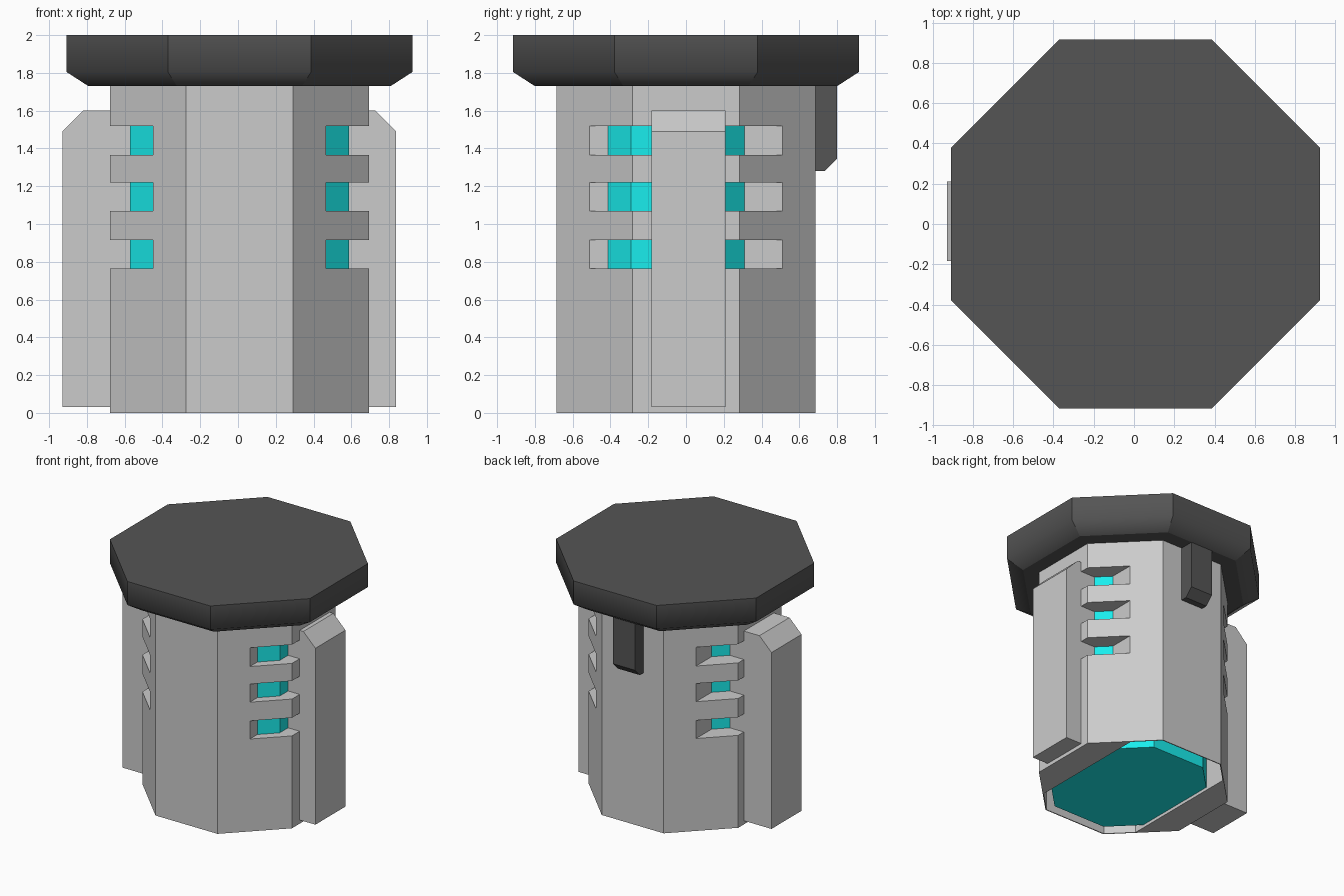
import bpy
import bmesh
import math

if "Cube" in bpy.data.objects:
    bpy.data.objects.remove(bpy.data.objects["Cube"])

CX = 0.008                    # shared axis of body and lid
T = math.tan(math.pi / 8)     # half side / apothem of an octagon


def material(name, rgb):
    m = bpy.data.materials.new(name)
    m.diffuse_color = (*rgb, 1)
    m.use_nodes = True
    m.node_tree.nodes["Principled BSDF"].inputs["Base Color"].default_value = m.diffuse_color
    return m


DARK = material("dark_grey", (0.09, 0.09, 0.09))
CYAN = material("cyan", (0.01, 0.85, 0.85))


def octagon(apothem, cx=CX, cy=0.0):
    r = apothem / math.cos(math.pi / 8)
    return [(cx + r * math.cos(math.pi / 8 + i * math.pi / 4),
             cy + r * math.sin(math.pi / 8 + i * math.pi / 4)) for i in range(8)]


def loft(name, rings, mat=None):
    """Closed solid through a list of 3D rings with equal point counts."""
    bm = bmesh.new()
    loops = [[bm.verts.new(p) for p in ring] for ring in rings]
    n = len(loops[0])
    for a, b in zip(loops, loops[1:]):
        for i in range(n):
            j = (i + 1) % n
            bm.faces.new((a[i], a[j], b[j], b[i]))
    bm.faces.new(loops[0][::-1])
    bm.faces.new(loops[-1])
    bmesh.ops.recalc_face_normals(bm, faces=bm.faces)
    mesh = bpy.data.meshes.new(name)
    bm.to_mesh(mesh)
    bm.free()
    obj = bpy.data.objects.new(name, mesh)
    bpy.context.collection.objects.link(obj)
    if mat:
        mesh.materials.append(mat)
    return obj


def prism(name, pts, z0, z1, mat=None):
    return loft(name, [[(x, y, z) for x, y in pts] for z in (z0, z1)], mat)


def cut(target, cutter):
    cutter.hide_render = True
    cutter.hide_viewport = True
    mod = target.modifiers.new(cutter.name, 'BOOLEAN')
    mod.operation = 'DIFFERENCE'
    mod.solver = 'EXACT'
    mod.object = cutter


# Octagonal body, hollow from below between the two solid sides
body = prism("body", octagon(0.685), 0, 1.76)
a, w = 0.677, 0.45
d = a * (1 + T) - w
pocket = [(w, -d), (w, d), (a * T, a), (-a * T, a),
          (-w, d), (-w, -d), (-a * T, -a), (a * T, -a)]
cut(body, prism("pocket_cutter", [(x + CX, y) for x, y in pocket], -0.1, 1.7))

# Three vent slots on each side
for s in (-1, 1):
    for k, (z0, z1) in enumerate(((0.765, 0.915), (1.07, 1.22), (1.365, 1.52))):
        x0, x1 = CX + s * 0.458, CX + s * 1.0
        box = [(x0, -0.6), (x1, -0.6), (x1, 0.6), (x0, 0.6)]
        cut(body, prism(f"slot_cutter_{s}_{k}", box, z0, z1))

# Glowing core seen through the slots and from below
prism("core", octagon(0.579, CX, -0.052), 0.025, 1.68, CYAN)

# Side fins with a sloped upper outer edge
for name, s, out in (("left_fin", -1, 0.93), ("right_fin", 1, 0.837)):
    prof = [(0.5, 0.03), (out, 0.03), (out, 1.49), (out - 0.11, 1.60), (0.5, 1.60)]
    loft(name, [[(s * x, y, z) for x, z in prof] for y in (-0.183, 0.21)])

# Lid: crisp corners, smooth turn between side and underside bevel
lid = loft("lid", [[(x, y, z) for x, y in octagon(r)]
                   for r, z in ((0.80, 1.73), (0.916, 1.805), (0.916, 2.0))], DARK)
for p in lid.data.polygons:
    p.use_smooth = True
for e in lid.data.edges:
    zs = [lid.data.vertices[v].co.z for v in e.vertices]
    e.use_edge_sharp = not all(abs(z - 1.805) < 0.01 for z in zs)

# Latch hanging from the lid at the back
latch = [(0.66, 1.28), (0.735, 1.28), (0.80, 1.345), (0.80, 1.75), (0.66, 1.75)]
loft("latch", [[(x, y, z) for y, z in latch] for x in (-0.092, 0.108)], DARK)
